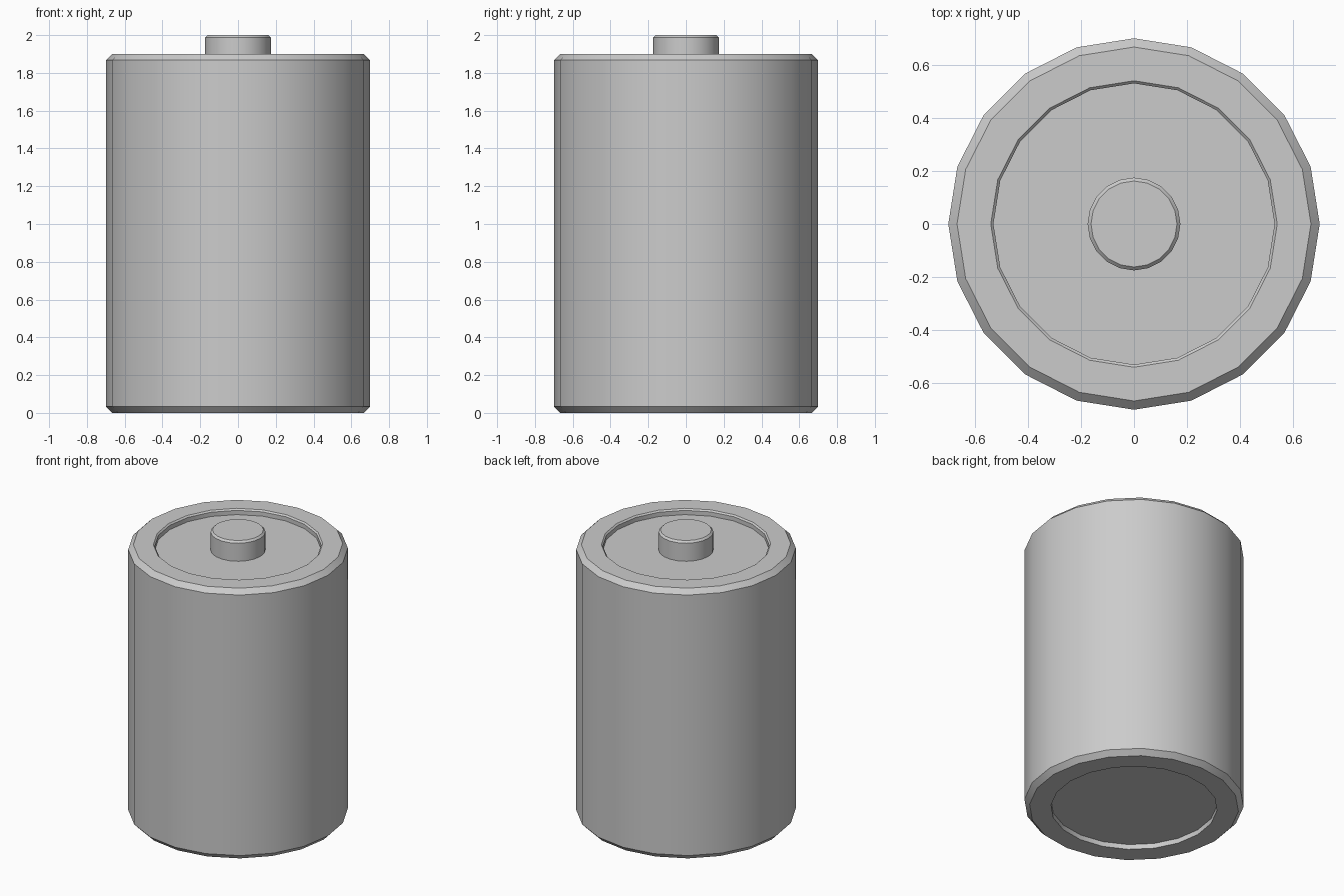
import bpy, bmesh, math

if "Cube" in bpy.data.objects:
    bpy.data.objects.remove(bpy.data.objects["Cube"])

SIDES = 20


def lathe(name, profile):
    """Turn an (r, z) profile, listed bottom to top, about z and cap both ends."""
    bm = bmesh.new()
    rings = []
    for r, z in profile:
        rings.append([bm.verts.new((r * math.cos(2 * math.pi * i / SIDES),
                                    r * math.sin(2 * math.pi * i / SIDES), z))
                      for i in range(SIDES)])
    for a, b in zip(rings, rings[1:]):
        for i in range(SIDES):
            j = (i + 1) % SIDES
            bm.faces.new((a[i], a[j], b[j], b[i]))
    bm.faces.new(rings[0][::-1])
    bm.faces.new(rings[-1])
    bmesh.ops.recalc_face_normals(bm, faces=bm.faces)
    mesh = bpy.data.meshes.new(name)
    bm.to_mesh(mesh)
    bm.free()
    obj = bpy.data.objects.new(name, mesh)
    bpy.context.collection.objects.link(obj)
    bpy.context.view_layer.objects.active = obj
    obj.select_set(True)
    bpy.ops.object.shade_smooth_by_angle(angle=math.radians(30))
    obj.select_set(False)
    return obj


# Casing: recessed base, chamfered wall, recessed top with a bevelled inner lip
lathe("battery_casing", [
    (0.53, 0.035), (0.53, 0.0), (0.667, 0.0), (0.70, 0.035),
    (0.70, 1.867), (0.667, 1.90), (0.54, 1.90), (0.53, 1.89), (0.53, 1.86),
])

# Raised contact in the middle of the top recess
lathe("top_contact", [(0.175, 1.86), (0.175, 1.987), (0.162, 2.0)])
